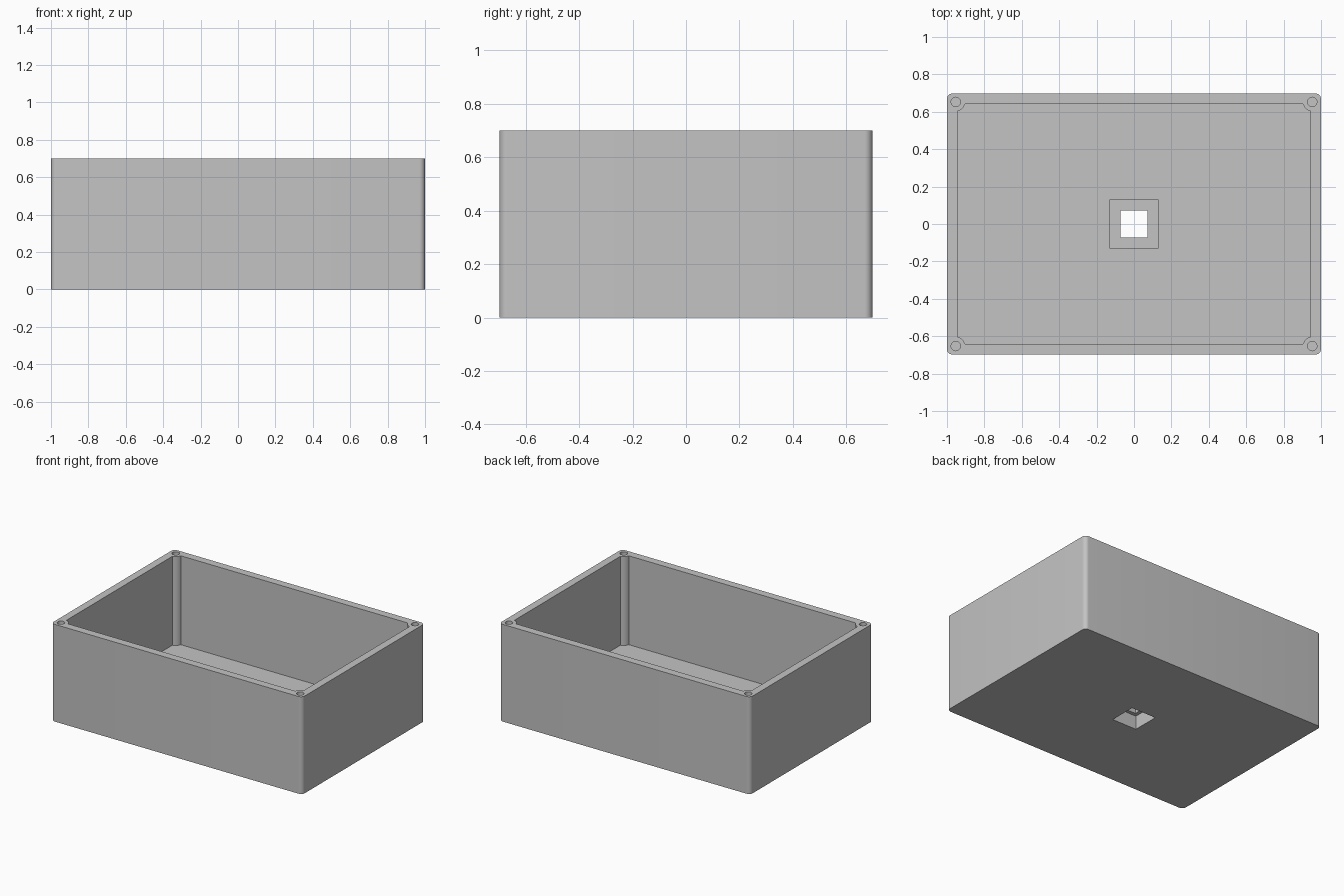
import bpy, bmesh
from math import pi, cos, sin, acos, asin

if "Cube" in bpy.data.objects:
    bpy.data.objects.remove(bpy.data.objects["Cube"])

# Main sizes (half widths for x and y)
HX, HY, HEIGHT = 1.0, 0.698, 0.70
IX, IY, FLOOR = 0.945, 0.641, 0.06
PX, PY, POST_R = 0.953, 0.653, 0.05
CORNERS = [(1, 1), (-1, 1), (-1, -1), (1, -1)]

grey = bpy.data.materials.new("grey plastic")
grey.use_nodes = True
grey.diffuse_color = (0.55, 0.55, 0.55, 1)
grey.node_tree.nodes["Principled BSDF"].inputs["Base Color"].default_value = (0.55, 0.55, 0.55, 1)


def prism(name, outline, z0, z1):
    """Extrude a counter-clockwise outline from z0 to z1."""
    bm = bmesh.new()
    base = bm.faces.new([bm.verts.new((x, y, z0)) for x, y in outline])
    ext = bmesh.ops.extrude_face_region(bm, geom=[base], use_keep_orig=True)
    top = [g for g in ext["geom"] if isinstance(g, bmesh.types.BMVert)]
    bmesh.ops.translate(bm, verts=top, vec=(0, 0, z1 - z0))
    bmesh.ops.recalc_face_normals(bm, faces=bm.faces)
    mesh = bpy.data.meshes.new(name)
    bm.to_mesh(mesh)
    bm.free()
    mesh.materials.append(grey)
    obj = bpy.data.objects.new(name, mesh)
    bpy.context.collection.objects.link(obj)
    return obj


def arc(cx, cy, r, a0, a1, n=8):
    return [(cx + r * cos(a0 + (a1 - a0) * i / n), cy + r * sin(a0 + (a1 - a0) * i / n))
            for i in range(n + 1)]


def four_corners(points):
    """Mirror the +x +y corner points round all four corners."""
    out = []
    for sx, sy in CORNERS:
        pts = [(sx * x, sy * y) for x, y in points]
        out += pts if sx * sy > 0 else pts[::-1]
    return out


def square(h):
    return [(sx * h, sy * h) for sx, sy in CORNERS]


def combine(obj, tool, operation):
    """Apply a boolean and drop its tool."""
    mod = obj.modifiers.new(operation.lower(), "BOOLEAN")
    mod.operation = operation
    mod.solver = "EXACT"
    mod.object = tool
    bpy.ops.object.select_all(action="DESELECT")
    bpy.context.view_layer.objects.active = obj
    obj.select_set(True)
    bpy.ops.object.modifier_apply(modifier=mod.name)
    bpy.data.objects.remove(tool)


# Outer block with rounded upright edges
R = 0.03
box = prism("enclosure_box", four_corners(arc(HX - R, HY - R, R, 0, pi / 2)), 0, HEIGHT)

# Cavity, leaving a round screw post in each corner
a_side = pi + asin((PY - IY) / POST_R) * -1
a_side = 2 * pi - acos((IX - PX) / POST_R)      # where the post meets the side wall
a_back = pi + asin((PY - IY) / POST_R)          # where the post meets the back wall
cavity = prism("cavity_cutter", four_corners(arc(PX, PY, POST_R, a_side, a_back)),
               FLOOR, HEIGHT + 0.1)
combine(box, cavity, "DIFFERENCE")

# Screw holes in the corner posts
for sx, sy in CORNERS:
    ring = arc(sx * PX, sy * PY, 0.025, 0, 2 * pi, 24)[:-1]
    combine(box, prism("screw_hole_cutter", ring, HEIGHT - 0.25, HEIGHT + 0.1), "DIFFERENCE")

# Square socket in the floor: raised collar, recess below, smaller through hole
combine(box, prism("socket_collar", square(0.131), 0.02, 0.13), "UNION")
combine(box, prism("socket_recess_cutter", square(0.098), -0.1, 0.098), "DIFFERENCE")
combine(box, prism("socket_hole_cutter", square(0.072), -0.1, 0.3), "DIFFERENCE")

# Smooth rounded faces, keep hard edges
bpy.ops.object.select_all(action="DESELECT")
bpy.context.view_layer.objects.active = box
box.select_set(True)
bpy.ops.object.shade_smooth_by_angle(angle=pi / 6)
